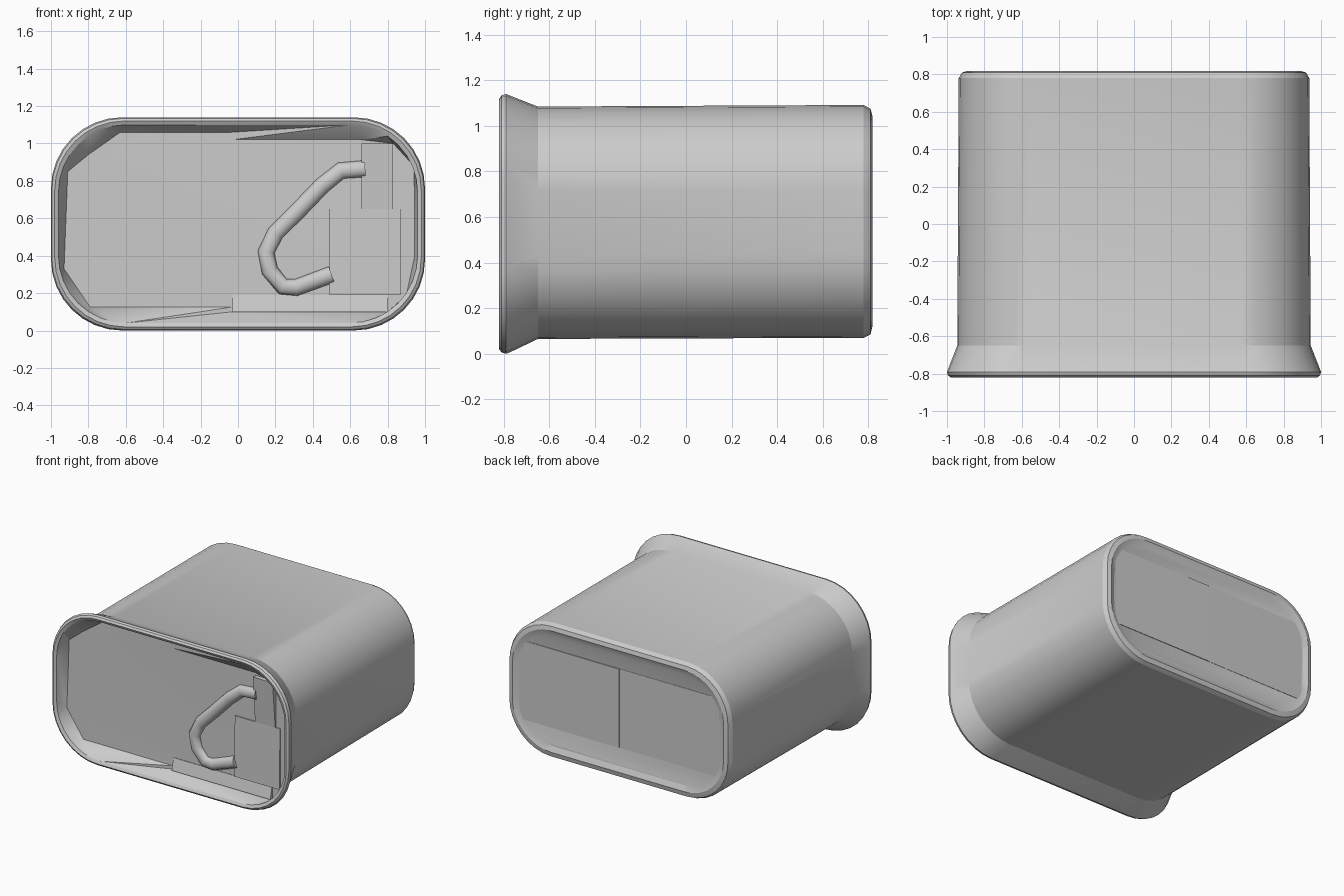
import bpy, bmesh, math

if "Cube" in bpy.data.objects:
    bpy.data.objects.remove(bpy.data.objects["Cube"])

metal = bpy.data.materials.new("grey_metal")
metal.use_nodes = True
metal.diffuse_color = (0.6, 0.6, 0.6, 1)
metal.node_tree.nodes["Principled BSDF"].inputs["Base Color"].default_value = (0.6, 0.6, 0.6, 1)

LID_Y = -0.73


def add_object(name, bm, smooth_angle=None):
    bmesh.ops.recalc_face_normals(bm, faces=bm.faces)
    mesh = bpy.data.meshes.new(name)
    bm.to_mesh(mesh)
    bm.free()
    obj = bpy.data.objects.new(name, mesh)
    bpy.context.collection.objects.link(obj)
    mesh.materials.append(metal)
    if smooth_angle:
        bpy.ops.object.select_all(action='DESELECT')
        obj.select_set(True)
        bpy.context.view_layer.objects.active = obj
        bpy.ops.object.shade_smooth_by_angle(angle=math.radians(smooth_angle))
    return obj


def rounded_loop(bm, y, half, low, high, radius, steps=9):
    """Rounded rectangle of vertices standing in the xz plane."""
    loop = []
    corners = [(half - radius, high - radius), (radius - half, high - radius),
               (radius - half, low + radius), (half - radius, low + radius)]
    for k, (cx, cz) in enumerate(corners):
        for i in range(steps):
            a = math.pi / 2 * (k + i / (steps - 1))
            loop.append(bm.verts.new((cx + radius * math.cos(a), y, cz + radius * math.sin(a))))
    return loop


def ring_edges(bm, loop):
    edges = []
    for a, b in zip(loop, loop[1:] + loop[:1]):
        edges.append(bm.edges.get((a, b)) or bm.edges.new((a, b)))
    return edges


# Can body: y, half width, bottom, top, corner radius
sections = [
    (0.80, 0.85, 0.16, 1.00, 0.31),
    (0.818, 0.89, 0.12, 1.045, 0.33),
    (0.81, 0.92, 0.085, 1.075, 0.35),
    (0.78, 0.937, 0.07, 1.092, 0.37),
    (-0.65, 0.945, 0.065, 1.085, 0.37),
    (-0.765, 0.99, 0.01, 1.13, 0.38),
    (-0.79, 1.0, 0.0, 1.14, 0.38),
    (-0.81, 0.995, 0.006, 1.134, 0.38),
    (-0.82, 0.98, 0.02, 1.12, 0.37),
    (-0.81, 0.96, 0.04, 1.10, 0.36),
]
bm = bmesh.new()
loops = [rounded_loop(bm, *s) for s in sections]
for one, two in zip(loops, loops[1:]):
    for i in range(len(one)):
        j = (i + 1) % len(one)
        bm.faces.new((one[i], one[j], two[j], two[i]))
bm.faces.new(loops[0])

# Faceted sunken lid, stepped at the middle seam
outline = [(0.985, 0.65), (0.94, 0.88), (0.83, 1.0), (0.66, 1.02), (-0.03, 1.02),
           (-0.035, 1.06), (-0.63, 1.06), (-0.8, 0.94), (-0.91, 0.85), (-0.93, 0.33),
           (-0.79, 0.125), (-0.035, 0.125), (-0.03, 0.1), (0.8, 0.1), (0.9, 0.19), (0.96, 0.4)]
outline = [(min(x, 0.945), z) for x, z in outline]
lid = [bm.verts.new((x, LID_Y, z)) for x, z in outline]
bmesh.ops.bridge_loops(bm, edges=ring_edges(bm, loops[-1]) + ring_edges(bm, lid))
bm.faces.new(lid)
add_object("can_body", bm, 22)


def plate(name, x0, x1, z0, z1, back, depths):
    """Thin panel; depths gives the outer y at its four corners."""
    bm = bmesh.new()
    pts = [(x0, z0), (x1, z0), (x1, z1), (x0, z1)]
    inner = [bm.verts.new((x, back, z)) for x, z in pts]
    outer = [bm.verts.new((x, y, z)) for (x, z), y in zip(pts, depths)]
    bm.faces.new(inner)
    bm.faces.new(outer)
    for i in range(4):
        j = (i + 1) % 4
        bm.faces.new((inner[i], inner[j], outer[j], outer[i]))
    return add_object(name, bm)


# Lid panels around the opener
F = LID_Y
plate("lid_lower_ledge", -0.03, 0.8, 0.1, 0.19, F + 0.01, [F - 0.025, F - 0.025, F - 0.004, F - 0.004])
plate("lid_corner_panel", 0.49, 0.87, 0.19, 0.65, F + 0.01, [F - 0.015, F - 0.015, F - 0.008, F - 0.008])
plate("opener_hinge_panel", 0.66, 0.83, 0.65, 1.0, F + 0.01, [F - 0.008, F - 0.008, F - 0.04, F - 0.03])

# Slightly tilted panels on the back
plate("back_panel_left", 0.0, 0.84, 0.3, 0.9, 0.79, [0.806, 0.803, 0.803, 0.808])
plate("back_panel_right", -0.84, 0.0, 0.3, 0.9, 0.79, [0.803, 0.802, 0.802, 0.803])

# Pull ring: an open flattened tube
path = [(0.68, 0.865), (0.55, 0.855), (0.45, 0.775), (0.33, 0.65), (0.2, 0.52), (0.15, 0.42),
        (0.17, 0.32), (0.24, 0.235), (0.31, 0.23), (0.5, 0.3)]
curve = bpy.data.curves.new("pull_ring", 'CURVE')
curve.dimensions = '3D'
curve.bevel_depth = 0.045
curve.bevel_resolution = 2
curve.use_fill_caps = True
spline = curve.splines.new('POLY')
spline.points.add(len(path) - 1)
for point, (x, z) in zip(spline.points, path):
    point.co = (x, 0, z, 1)
curve.materials.append(metal)
ring = bpy.data.objects.new("pull_ring", curve)
ring.location.y = LID_Y - 0.005
ring.scale.y = 0.8
bpy.context.collection.objects.link(ring)
